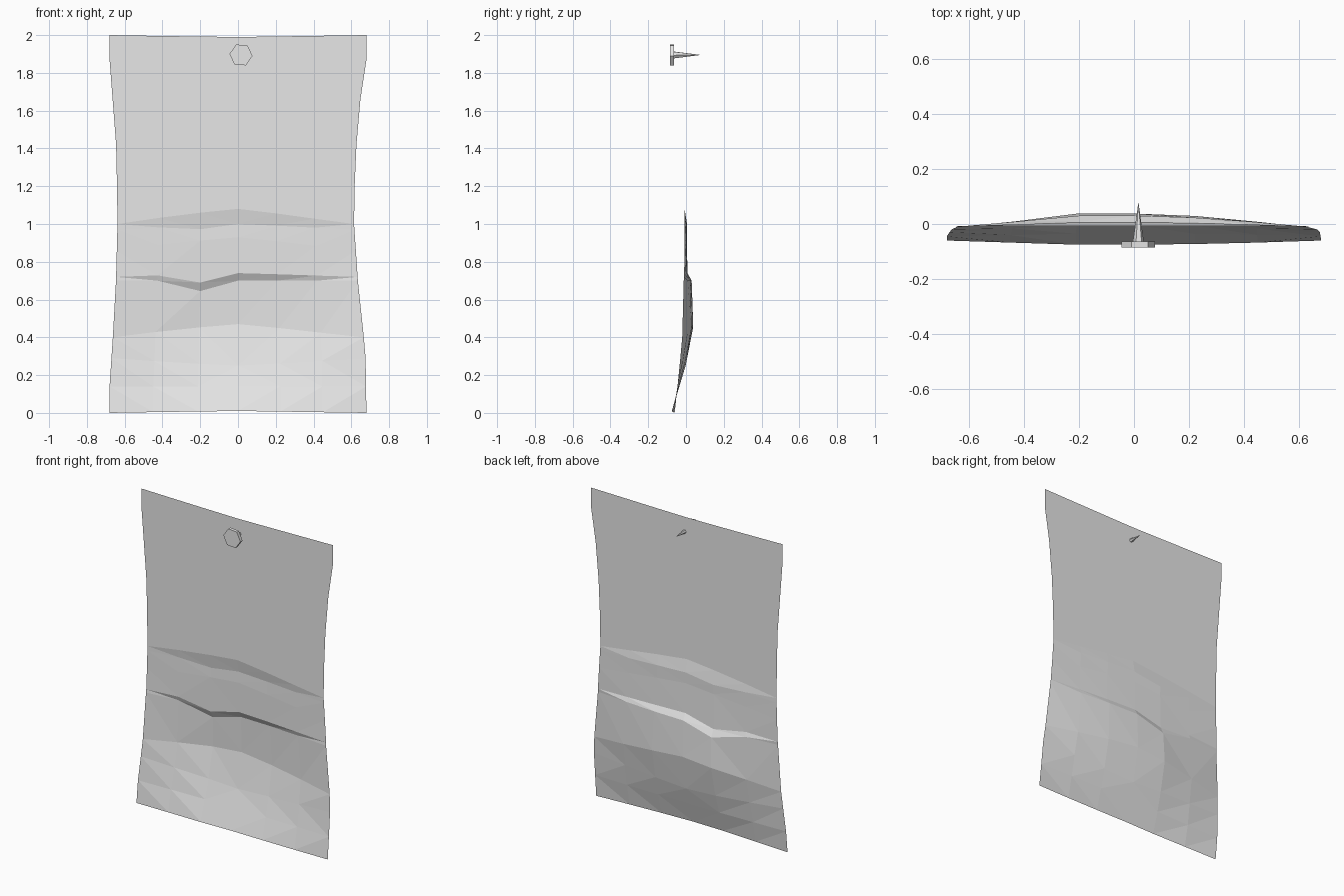
import bpy
import bmesh
from math import radians
from mathutils import Matrix, Vector

cube = bpy.data.objects.get("Cube")
if cube:
    bpy.data.objects.remove(cube, do_unlink=True)

# One plain grey for the whole model
grey = bpy.data.materials.new("light_grey")
grey.use_nodes = True
colour = (0.8, 0.8, 0.8, 1)
grey.diffuse_color = colour
grey.node_tree.nodes["Principled BSDF"].inputs["Base Color"].default_value = colour


def add_object(name, bm):
    mesh = bpy.data.meshes.new(name)
    bm.to_mesh(mesh)
    bm.free()
    mesh.materials.append(grey)
    obj = bpy.data.objects.new(name, mesh)
    bpy.context.scene.collection.objects.link(obj)
    return obj


def interpolate(points, z):
    """Piecewise linear lookup of a sheet edge at height z."""
    for (z_low, a), (z_high, b) in zip(points, points[1:]):
        if z <= z_high:
            return a + (b - a) * (z - z_low) / (z_high - z_low)
    return points[-1][1]


# Side edges of the sheet, as (height, distance from centre)
left_edge = [(0, .68), (.32, .675), (.65, .638), (1.05, .611),
             (1.42, .627), (1.66, .648), (1.87, .68), (2, .68)]
right_edge = [(0, .68), (.14, .68), (.62, .648), (1, .638),
              (1.39, .643), (1.87, .68), (2, .68)]

# Sheet columns: position across, arch of the folds, depth of the bulge
columns = [(-1, 0, 0), (-.66, .4, .5), (-.31, .75, 1), (0, 1, 1),
           (.33, .7, .85), (.66, .35, .5), (1, 0, 0)]

# Sheet rows: height, arch, extra dip, depth at the edge, depth in the middle
rows = [(0, .01, 0, -.06, -.075),
        (.14, 0, 0, -.045, -.035),
        (.29, -.04, 0, -.03, -.002),
        (.4, .07, 0, -.02, .038),
        (.7, 0, -.055, -.012, .03),
        (.72, .02, -.045, -.01, .008),
        (.86, .07, 0, -.008, .004),
        (.97, .03, -.02, -.008, .006),
        (1, .08, 0, -.008, -.008)]
rows += [(z, 0, 0, -.008, -.008) for z in (1.2, 1.42, 1.66, 1.87)]
rows += [(2, -.01, 0, -.008, -.008)]

# Hanging sheet: flat above, creased and billowing below
bm = bmesh.new()
grid = []
for height, arch, dip, edge_y, middle_y in rows:
    line = []
    for across, rise, bulge in columns:
        side = left_edge if across > 0 else right_edge
        x = across * interpolate(side, height)
        y = edge_y + (middle_y - edge_y) * bulge
        z = height + arch * rise + (dip if rise == .75 else 0)
        line.append(bm.verts.new((x, y, z)))
    grid.append(line)
for low, high in zip(grid, grid[1:]):
    for i in range(len(columns) - 1):
        bm.faces.new((low[i], low[i + 1], high[i + 1], high[i]))
bmesh.ops.triangulate(bm, faces=bm.faces[:])
add_object("hanging_sheet", bm)


def tack_part(name, y_front, y_back, r_front, r_back):
    """Six-sided solid running along y."""
    bm = bmesh.new()
    place = (Matrix.Translation(Vector((.016, (y_front + y_back) / 2, 1.895)))
             @ Matrix.Rotation(radians(-90), 4, "X")
             @ Matrix.Rotation(radians(5), 4, "Z"))
    bmesh.ops.create_cone(bm, cap_ends=True, segments=6, radius1=r_front,
                          radius2=r_back, depth=y_back - y_front, matrix=place)
    bmesh.ops.rotate(bm, verts=bm.verts, cent=(.016, 0, 1.895),
                     matrix=Matrix.Rotation(radians(30), 3, "Y"))
    bmesh.ops.recalc_face_normals(bm, faces=bm.faces[:])
    return add_object(name, bm)


# Wall tack: hexagonal head and tapering spike
tack_part("tack_head", -.085, -.064, .061, .061)
tack_part("tack_spike", -.064, .08, .02, 0)
